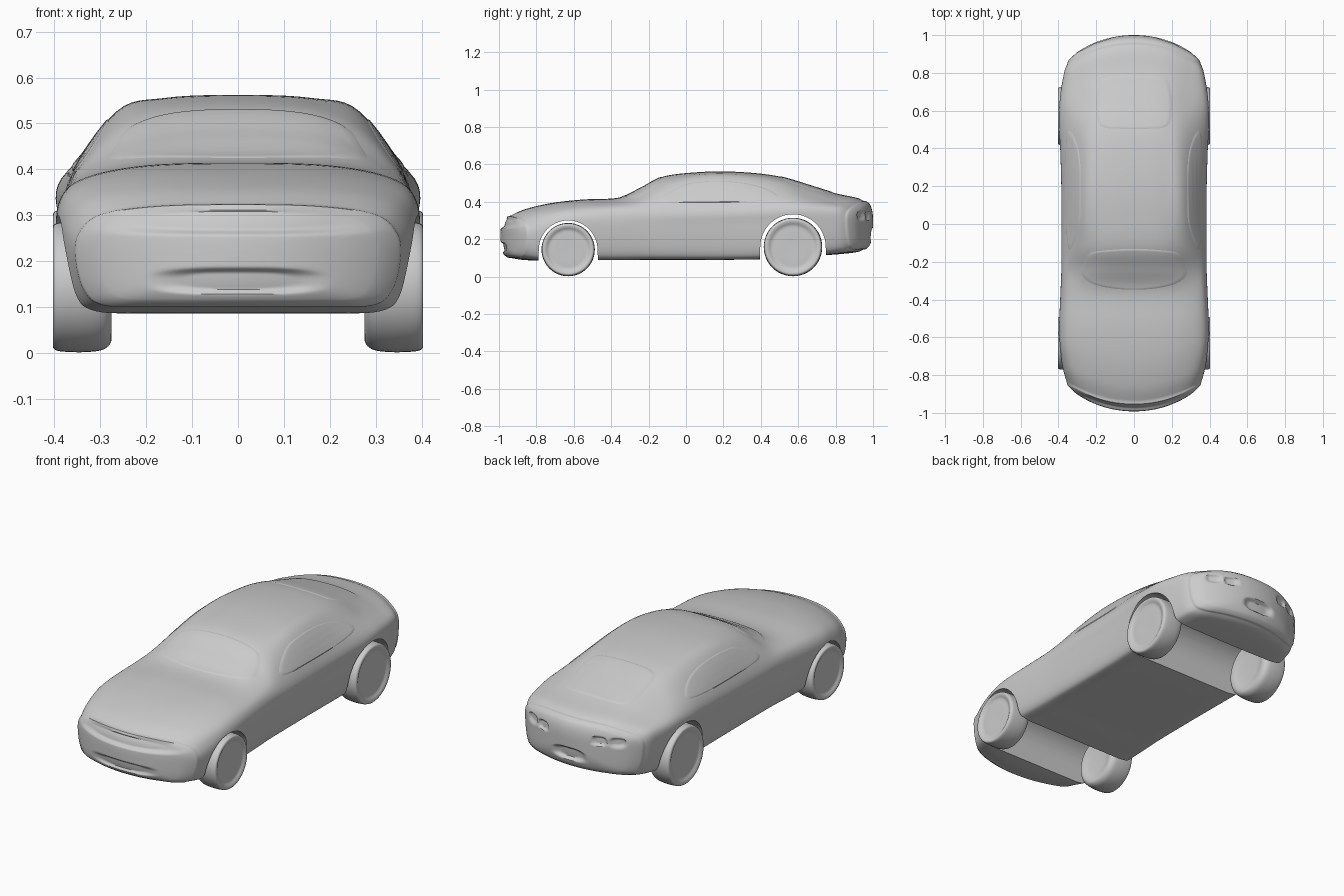
import bpy, bmesh, math
from mathutils import Vector
from mathutils.bvhtree import BVHTree

if "Cube" in bpy.data.objects:
    bpy.data.objects.remove(bpy.data.objects["Cube"])


def spline(pts, n, closed=False):
    """Catmull-Rom samples through points of any dimension."""
    k, out = len(pts), []
    for i in range(k if closed else k - 1):
        get = lambda j: pts[j % k] if closed else pts[max(0, min(k - 1, j))]
        a, b, c, d = (get(i + o) for o in (-1, 0, 1, 2))
        for s in range(n):
            t = s / n
            out.append(tuple(0.5 * (2 * q + (r - p) * t + (2 * p - 5 * q + 4 * r - u) * t * t
                                    + (3 * q - p - 3 * r + u) * t ** 3)
                             for p, q, r, u in zip(a, b, c, d)))
    if not closed:
        out.append(tuple(pts[-1]))
    return out


def smooth(a, b, x):
    t = max(0.0, min(1.0, (x - a) / (b - a)))
    return t * t * (3 - 2 * t)


def loft(bm, rings, cap=True):
    rows = [[bm.verts.new(p) for p in r] for r in rings]
    n = len(rows[0])
    for a, b in zip(rows, rows[1:]):
        for i in range(n):
            bm.faces.new((a[i], a[(i + 1) % n], b[(i + 1) % n], b[i]))
    bm.faces.new(rows[-1])
    if cap:
        bm.faces.new(rows[0])
    bmesh.ops.recalc_face_normals(bm, faces=bm.faces[:])


def make(name, bm):
    me = bpy.data.meshes.new(name)
    bm.to_mesh(me)
    bm.free()
    ob = bpy.data.objects.new(name, me)
    bpy.context.collection.objects.link(ob)
    return ob


def activate(ob):
    bpy.ops.object.select_all(action='DESELECT')
    ob.select_set(True)
    bpy.context.view_layer.objects.active = ob


def shade(ob, angle=40):
    activate(ob)
    bpy.ops.object.shade_smooth_by_angle(angle=math.radians(angle))


# Body stations: y, floor z, half width, shoulder z, roof edge x, roof edge z, top z
STATIONS = [
    (-.94, .10, .355, .26, .30, .302, .325),
    (-.86, .088, .378, .29, .32, .335, .36),
    (-.72, .086, .391, .32, .33, .362, .393),
    (-.55, .088, .395, .335, .33, .38, .412),
    (-.36, .088, .388, .345, .33, .388, .422),
    (-.24, .09, .383, .355, .315, .412, .475),
    (-.12, .09, .381, .362, .285, .475, .535),
    (.05, .09, .38, .368, .27, .517, .557),
    (.22, .09, .381, .372, .265, .525, .562),
    (.40, .093, .386, .378, .262, .51, .55),
    (.52, .10, .392, .38, .265, .485, .53),
    (.66, .11, .391, .38, .27, .445, .488),
    (.80, .118, .384, .37, .285, .412, .445),
    (.91, .13, .368, .36, .29, .392, .422),
    (.95, .145, .35, .34, .285, .373, .405),
]


def section(z0, w, zs, xr, zr, zt):
    half = [(0, z0), (.5 * w, z0), (.82 * w, z0 + .003), (.945 * w, z0 + .035),
            (w, z0 + .66 * (zs - z0)), (.98 * w, zs), (xr, zr),
            (.6 * xr, zr + .82 * (zt - zr)), (0, zt)]
    return spline(half + [(-x, z) for x, z in half[-2:0:-1]], 6, True)


# Recesses in the ends: x, z, half width, half height, depth, end (-1 front, 1 rear)
DENTS = [(0, .288, .33, .03, .017, -1), (0, .157, .19, .028, .014, -1),
         (0, .225, .095, .034, .02, 1)]
DENTS += [(s * x, .325, .037, .024, .014, 1) for s in (-1, 1) for x in (.165, .25)]


def place(x, y, z):
    """Bow the nose and tail in plan, then press in the recesses."""
    end = -1 if y < 0 else 1
    face = smooth(.90, .96, abs(y))
    y -= end * .8 * x * x * smooth(.5, .93, abs(y))
    for cx, cz, rx, rz, depth, e in DENTS:
        if e == end:
            r = (abs((x - cx) / rx) ** 3 + abs((z - cz) / rz) ** 3) ** (1 / 3)
            y -= end * depth * face * (1 - smooth(.6, 1.1, r))
    return x, y, z


def end_cap(st, end, depth, zc):
    rings = []
    for i in range(1, 33):
        s = 1 - (i / 32) * .98
        if i < 4:
            s = 1 - .03 * (i / 4) ** 2
        y = st[0] + end * depth * (1 - s ** 2.6) ** .42
        rings.append([place(x * s, y, zc + (z - zc) * s) for x, z in section(*st[1:])])
    return rings


mid = [[place(x, st[0], z) for x, z in section(*st[1:])] for st in spline(STATIONS, 6)]
bm = bmesh.new()
loft(bm, end_cap(STATIONS[0], -1, .052, .215)[::-1] + mid
     + end_cap(STATIONS[-1], 1, .05, .29))
tree = BVHTree.FromBMesh(bm)
body = make("car_body", bm)

# Wheel arches cut straight through the body
AXLES = [("front", -.63, .143, .157, .142), ("rear", .572, .158, .175, .156)]
for tag, cy, cz, r, wr in AXLES:
    prof = [(cy + r * math.cos(a), cz + r * math.sin(a))
            for a in (math.pi * i / 40 for i in range(41))]
    prof += [(cy - r - .01, -.1), (cy + r + .01, -.1)]
    bm = bmesh.new()
    loft(bm, [[(x, y, z) for y, z in prof] for x in (-.6, .6)])
    cutter = make(tag + "_arch_cutter", bm)
    cutter.hide_render = True
    activate(body)
    mod = body.modifiers.new("arch", 'BOOLEAN')
    mod.operation, mod.solver, mod.object = 'DIFFERENCE', 'EXACT', cutter
    bpy.ops.object.modifier_apply(modifier=mod.name)
    bpy.data.objects.remove(cutter)
shade(body)

# Rounded wheels with a shallow dish in the outer face
for tag, cy, cz, r, wr in AXLES:
    prof = spline([(.02, .392), (.5, .393), (.72, .393), (.84, .401), (.93, .403), (.98, .393),
                   (1, .365), (1, .33), (.97, .297), (.88, .279), (.74, .276), (.5, .284),
                   (.02, .287)], 4)
    for side, s in (("left", -1), ("right", 1)):
        bm = bmesh.new()
        loft(bm, [[(s * x, cy + wr * q * math.cos(a), wr + .002 + wr * q * math.sin(a))
                   for a in (math.tau * i / 48 for i in range(48))] for q, x in prof])
        shade(make(f"{tag}_{side}_wheel", bm))


# Glass panels wrapped onto the body surface
def glass(name, outline, to_ray):
    loop = spline(outline, 5, True)
    c = [sum(p[i] for p in loop) / len(loop) for i in (0, 1)]
    rings = []
    for k in range(16):
        s = 1 - k / 16.2
        ring = []
        for p in loop:
            origin, d = to_ray(*(c[i] + (p[i] - c[i]) * s for i in (0, 1)))
            hit, nor, _, _ = tree.ray_cast(Vector(origin), Vector(d))
            ring.append(hit + nor * (.0025 if k else -.001))
        rings.append(ring)
    bm = bmesh.new()
    loft(bm, rings, cap=False)
    shade(make(name, bm))


def mirrored(half):
    return half + [(-x, y) for x, y in half[-2:0:-1]]


down = lambda x, y: ((x, y, 2), (0, 0, -1))
glass("windscreen", mirrored([(0, -.35), (.12, -.342), (.23, -.315), (.285, -.265), (.27, -.2),
                              (.235, -.15), (.12, -.135), (0, -.13)]), down)
glass("rear_window", mirrored([(0, .79), (.1, .785), (.17, .77), (.195, .72), (.205, .62),
                               (.195, .54), (.16, .508), (.08, .502), (0, .5)]), down)
for side, s in (("left", -1), ("right", 1)):
    glass(side + "_side_window",
          [(-.14, .405), (.1, .395), (.38, .402), (.5, .425), (.42, .475), (.28, .505),
           (.1, .508), (-.03, .485)],
          lambda y, z, s=s: ((s * 2, y, z), (-s, 0, 0)))
